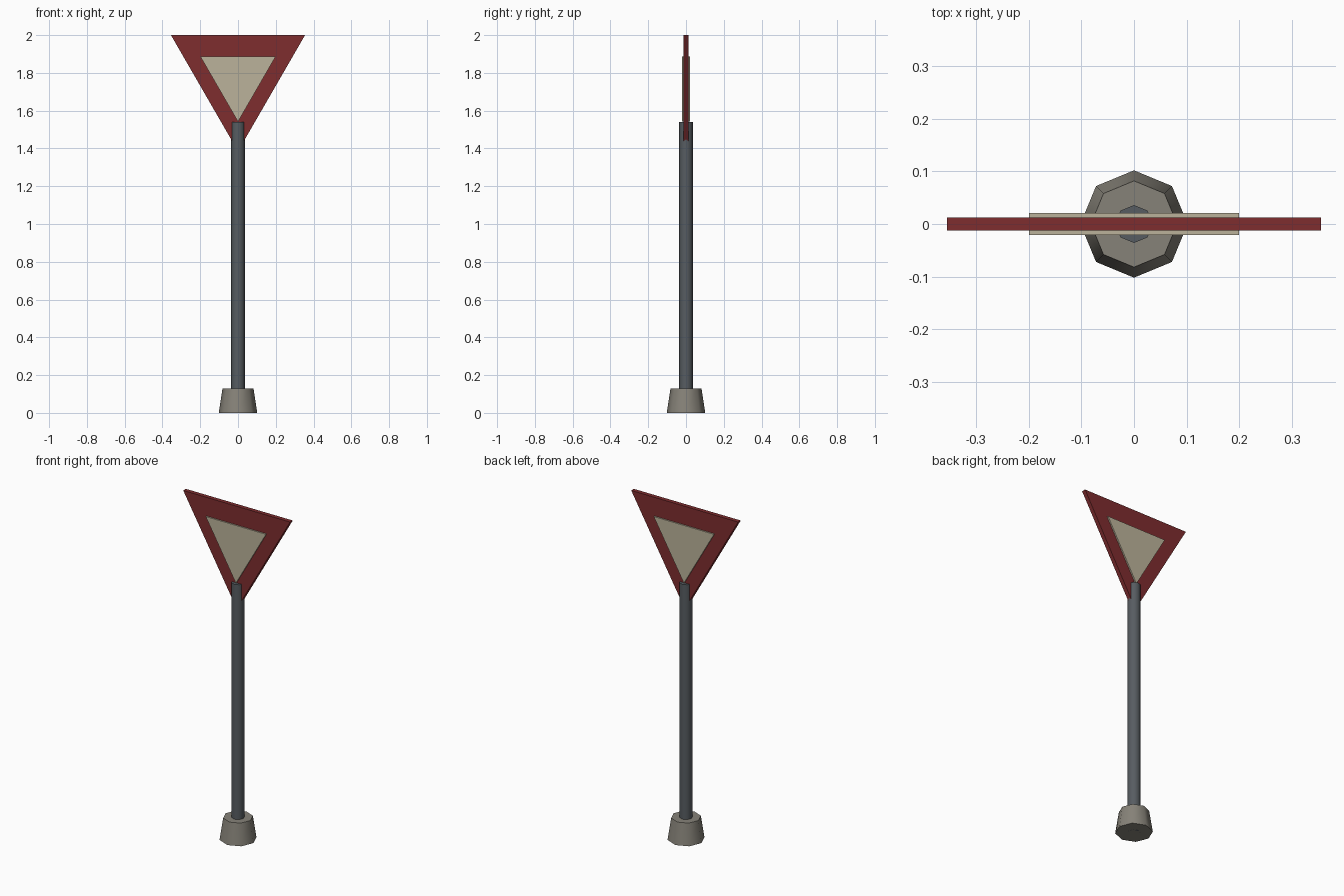
import bpy, bmesh, math

if "Cube" in bpy.data.objects:
    bpy.data.objects.remove(bpy.data.objects["Cube"])


def material(name, rgb):
    m = bpy.data.materials.new(name)
    m.diffuse_color = (*rgb, 1.0)
    m.use_nodes = True
    m.node_tree.nodes["Principled BSDF"].inputs["Base Color"].default_value = m.diffuse_color
    return m


RED = material("sign red", (0.21, 0.026, 0.028))
CREAM = material("cream", (0.50, 0.45, 0.325))
STEEL = material("dark steel", (0.095, 0.108, 0.12))
CONCRETE = material("concrete", (0.24, 0.225, 0.19))


def finish(bm, name, mat):
    bmesh.ops.recalc_face_normals(bm, faces=bm.faces)
    mesh = bpy.data.meshes.new(name)
    bm.to_mesh(mesh)
    bm.free()
    mesh.materials.append(mat)
    ob = bpy.data.objects.new(name, mesh)
    bpy.context.collection.objects.link(ob)
    return ob


def eight_sided(name, mat, r_low, r_high, z0, z1):
    """Octagonal column with corners on the axes, smooth around its sides."""
    bm = bmesh.new()
    rings = []
    for r, z in ((r_low, z0), (r_high, z1)):
        rings.append([bm.verts.new((r * math.cos(i * math.pi / 4),
                                    r * math.sin(i * math.pi / 4), z)) for i in range(8)])
    for ring in rings:
        bm.faces.new(ring)
    for i in range(8):
        j = (i + 1) % 8
        bm.faces.new((rings[0][i], rings[0][j], rings[1][j], rings[1][i]))
    ob = finish(bm, name, mat)
    bpy.ops.object.select_all(action='DESELECT')
    ob.select_set(True)
    bpy.context.view_layer.objects.active = ob
    bpy.ops.object.shade_smooth_by_angle(angle=math.radians(60))


def triangle(name, mat, half, top, y0, y1):
    """Equilateral plate pointing down."""
    bm = bmesh.new()
    tip = top - half * math.sqrt(3)
    f = bm.faces.new([bm.verts.new((x, y0, z))
                      for x, z in ((-half, top), (half, top), (0, tip))])
    ext = bmesh.ops.extrude_face_region(bm, geom=[f], use_keep_orig=True)
    for v in ext["geom"]:
        if isinstance(v, bmesh.types.BMVert):
            v.co.y = y1
    finish(bm, name, mat)


# Footing and post
eight_sided("footing", CONCRETE, 0.102, 0.082, 0.0, 0.13)
eight_sided("post", STEEL, 0.036, 0.036, 0.0, 1.54)

# Sign board with a cream panel on each side
triangle("sign_board", RED, 0.355, 2.0, -0.0125, 0.0125)
triangle("front_panel", CREAM, 0.20, 1.888, -0.0205, -0.0125)
triangle("back_panel", CREAM, 0.20, 1.888, 0.0125, 0.0205)
